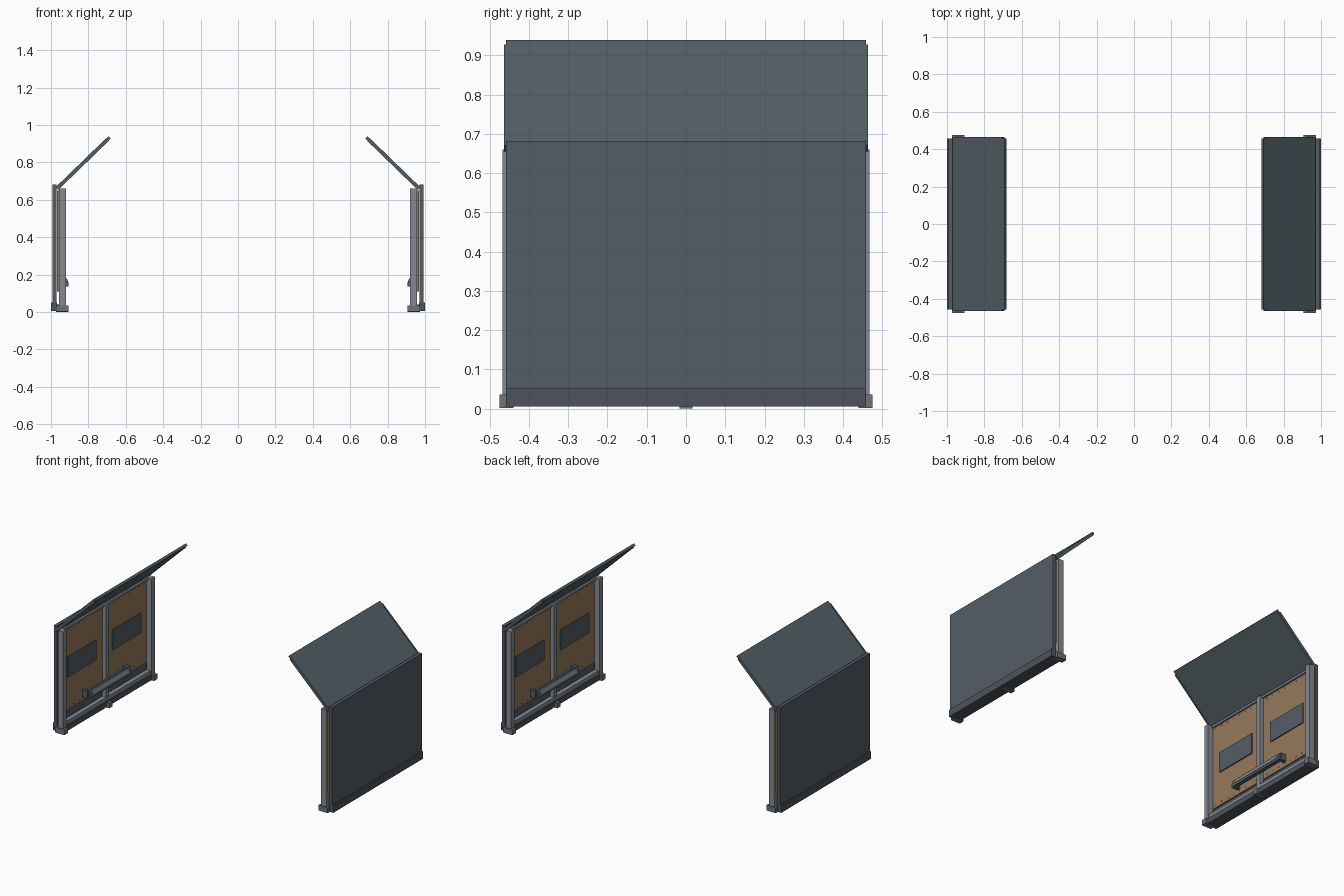
import bpy, bmesh, math
from mathutils import Matrix, Vector

if "Cube" in bpy.data.objects:
    bpy.data.objects.remove(bpy.data.objects["Cube"])


def mat(name, c):
    m = bpy.data.materials.new(name)
    m.diffuse_color = (*c, 1)
    m.use_nodes = True
    m.node_tree.nodes["Principled BSDF"].inputs["Base Color"].default_value = m.diffuse_color
    return m


SLATE = mat("slate_panel", (0.088, 0.110, 0.132))
FLAP = mat("blue_grey_flap", (0.086, 0.115, 0.130))
STEEL = mat("steel_grey", (0.235, 0.255, 0.285))
WOOD = mat("brown_board", (0.31, 0.195, 0.105))
BASE = mat("dark_base", (0.075, 0.088, 0.105))
FOOT = mat("foot_grey", (0.16, 0.175, 0.195))


def finish(bm, name, m, side):
    # coordinates are given for the right-hand (+x) unit; the other is mirrored
    if side < 0:
        bmesh.ops.scale(bm, vec=(-1, 1, 1), verts=bm.verts)
    bmesh.ops.recalc_face_normals(bm, faces=bm.faces)
    me = bpy.data.meshes.new(name)
    bm.to_mesh(me)
    bm.free()
    me.materials.append(m)
    ob = bpy.data.objects.new(name, me)
    bpy.context.collection.objects.link(ob)
    return ob


def box(name, m, side, x, y, z):
    bm = bmesh.new()
    size = (x[1] - x[0], y[1] - y[0], z[1] - z[0])
    mid = (sum(x) / 2, sum(y) / 2, sum(z) / 2)
    bmesh.ops.create_cube(bm, size=1, matrix=Matrix.Translation(mid) @ Matrix.Diagonal((*size, 1)))
    return finish(bm, name, m, side)


def prism(name, m, side, pts, y):
    # xz profile extruded along y
    bm = bmesh.new()
    f = bm.faces.new([bm.verts.new((px, y[0], pz)) for px, pz in pts])
    r = bmesh.ops.extrude_face_region(bm, geom=[f])
    bmesh.ops.translate(bm, vec=(0, y[1] - y[0], 0),
                        verts=[v for v in r["geom"] if isinstance(v, bmesh.types.BMVert)])
    return finish(bm, name, m, side)


def strip(a, b, t):
    # four corner points of a straight sloped slab
    a, b = Vector(a), Vector(b)
    d = (b - a).normalized()
    n = Vector((-d.y, d.x)) * t / 2
    return [a + n, b + n, b - n, a - n]


for s, tag in ((1, "right"), (-1, "left")):
    # outer armour panel and base beam
    box(f"{tag}_outer_panel", SLATE, s, (0.971, 0.992), (-0.458, 0.458), (0.05, 0.682))
    box(f"{tag}_base_beam", BASE, s, (0.968, 1.0), (-0.458, 0.458), (0.005, 0.051))
    box(f"{tag}_sill", BASE, s, (0.922, 0.968), (-0.445, 0.445), (0.005, 0.04))

    # sloped top flap with thin edge rails
    prism(f"{tag}_top_flap", FLAP, s, strip((0.968, 0.66), (0.686, 0.934), 0.016), (-0.458, 0.458))
    for e in (-1, 1):
        prism(f"{tag}_flap_edge", FLAP, s, strip((0.965, 0.663), (0.700, 0.920), 0.02),
              sorted((e * 0.454, e * 0.464)))

    # inner board
    box(f"{tag}_inner_board", WOOD, s, (0.957, 0.967), (-0.45, 0.45), (0.11, 0.65))

    # posts and feet
    for y in (-0.451, 0.451):
        box(f"{tag}_end_post", STEEL, s, (0.92, 0.958), (y - 0.016, y + 0.016), (0.035, 0.66))
        yc = math.copysign(0.457, y)
        box(f"{tag}_end_foot", FOOT, s, (0.906, 0.972), (yc - 0.018, yc + 0.018), (0.002, 0.036))
    box(f"{tag}_middle_post", STEEL, s, (0.93, 0.958), (-0.015, 0.015), (0.04, 0.655))
    box(f"{tag}_middle_foot", FOOT, s, (0.906, 0.972), (-0.016, 0.016), (0.0, 0.034))

    # horizontal rails
    box(f"{tag}_lower_rail", STEEL, s, (0.928, 0.957), (-0.44, 0.44), (0.04, 0.065))
    box(f"{tag}_upper_rail", STEEL, s, (0.945, 0.958), (-0.44, 0.44), (0.643, 0.657))

    # raised plates and rivets on the two board halves
    for y in (-0.228, 0.228):
        box(f"{tag}_board_plate", SLATE, s, (0.950, 0.958), (y - 0.145, y + 0.145), (0.325, 0.455))
        for z in (0.13, 0.63):
            for i in range(8):
                yy = y + (i - 3.5) * 0.052
                box(f"{tag}_rivet", STEEL, s, (0.954, 0.958), (yy - 0.003, yy + 0.003), (z - 0.003, z + 0.003))

    # low step with end brackets
    prism(f"{tag}_step_bar", SLATE, s,
          [(0.932, 0.185), (0.919, 0.185), (0.906, 0.150), (0.906, 0.137), (0.932, 0.137)], (-0.21, 0.21))
    prism(f"{tag}_step_plate", STEEL, s, strip((0.917, 0.176), (0.908, 0.152), 0.006), (-0.185, 0.185))
    for y in (-0.205, 0.205):
        box(f"{tag}_step_bracket", SLATE, s, (0.92, 0.957), (y - 0.012, y + 0.012), (0.138, 0.183))
